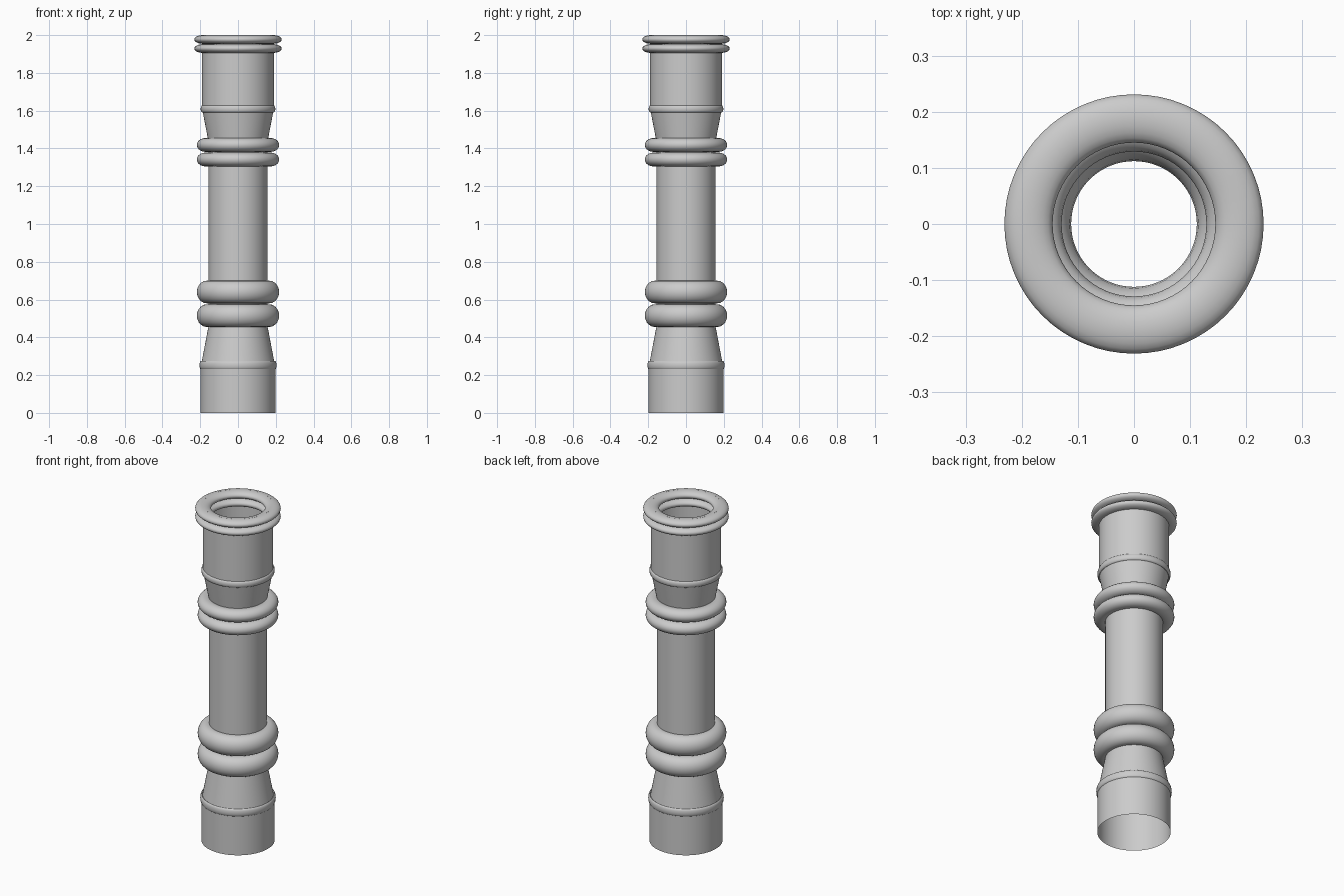
import bpy, bmesh, math

if "Cube" in bpy.data.objects:
    bpy.data.objects.remove(bpy.data.objects["Cube"])

SEG = 64
mat = bpy.data.materials.new("plain grey")
mat.diffuse_color = (0.6, 0.6, 0.6, 1)
mat.use_nodes = True
mat.node_tree.nodes["Principled BSDF"].inputs["Base Color"].default_value = mat.diffuse_color


def lathe(name, profile, closed=False):
    """Spin (radius, z) points about the z axis; open profiles stay thin shells."""
    bm = bmesh.new()
    loops = []
    for r, z in profile:
        loops.append([bm.verts.new((r * math.cos(2 * math.pi * i / SEG),
                                    r * math.sin(2 * math.pi * i / SEG), z))
                      for i in range(SEG)])
    n = len(loops)
    for k in range(n if closed else n - 1):
        a, b = loops[k], loops[(k + 1) % n]
        for i in range(SEG):
            j = (i + 1) % SEG
            bm.faces.new((a[i], a[j], b[j], b[i]))
    me = bpy.data.meshes.new(name)
    bm.to_mesh(me)
    bm.free()
    me.materials.append(mat)
    ob = bpy.data.objects.new(name, me)
    bpy.context.collection.objects.link(ob)
    bpy.ops.object.select_all(action='DESELECT')
    ob.select_set(True)
    bpy.context.view_layer.objects.active = ob
    bpy.ops.object.shade_smooth_by_angle(angle=math.radians(40))
    return ob


def ring(name, inner, outer, z0, z1, n=20):
    """Full ring with an elliptical section, also bulging into the bore."""
    rc, rr = (inner + outer) / 2, (outer - inner) / 2
    zc, rz = (z0 + z1) / 2, (z1 - z0) / 2
    return lathe(name, [(rc + rr * math.cos(2 * math.pi * k / n),
                         zc + rz * math.sin(2 * math.pi * k / n))
                        for k in range(n)], closed=True)


# open tubes and tapers
lathe("base_tube", [(0.198, 0), (0.198, 0.25)])
lathe("lower_taper", [(0.196, 0.25), (0.157, 0.455)])
lathe("shaft", [(0.156, 0.455), (0.156, 1.455)])
lathe("upper_taper", [(0.160, 1.455), (0.190, 1.61)])
lathe("top_tube", [(0.190, 1.61), (0.190, 2.0)])

# slim bands over the joints
ring("lower_band", 0.188, 0.204, 0.23, 0.275, 12)
ring("upper_band", 0.180, 0.198, 1.59, 1.628, 12)

# paired rings
for i, (z0, z1) in enumerate([(0.455, 0.575), (0.58, 0.70)]):
    ring(f"lower_ring_{i + 1}", 0.112, 0.218, z0, z1)
for i, (z0, z1) in enumerate([(1.305, 1.378), (1.382, 1.455)]):
    ring(f"upper_ring_{i + 1}", 0.129, 0.218, z0, z1)
for i, (z0, z1) in enumerate([(1.906, 1.952), (1.954, 2.0)]):
    ring(f"rim_ring_{i + 1}", 0.145, 0.231, z0, z1)
